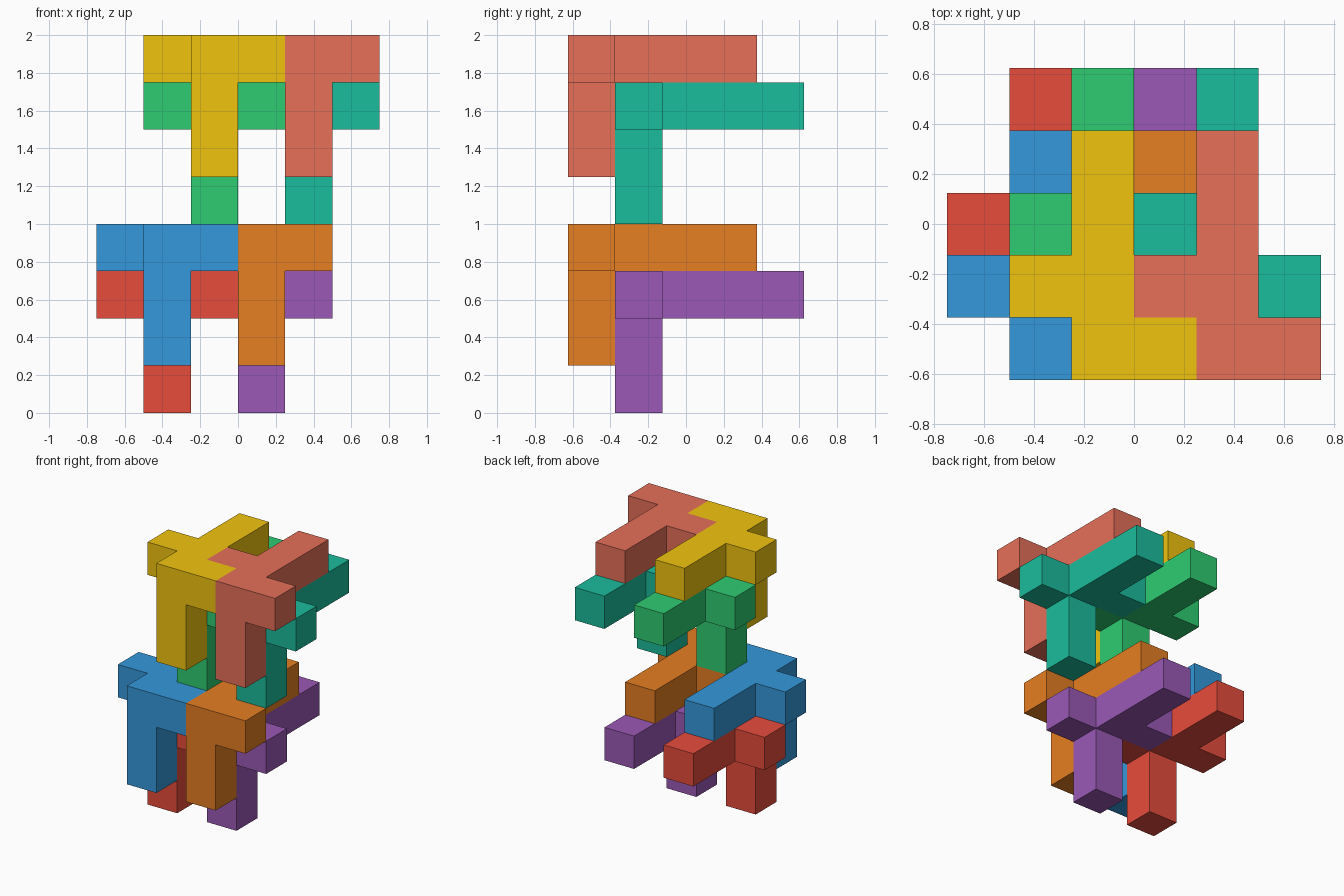
import bpy, bmesh
from mathutils import Vector

if "Cube" in bpy.data.objects:
    bpy.data.objects.remove(bpy.data.objects["Cube"])

U = 0.25  # edge of one unit cube

# One interlocking piece as unit cells: spine, two side arms, leg
CELLS = ([(0, j, 0) for j in range(4)] + [(-1, 1, 0), (1, 0, 0)]
         + [(0, 0, -1), (0, 0, -2)])


def srgb(hex_code):
    """Hex colour to linear RGBA."""
    c = [int(hex_code[i:i + 2], 16) / 255 for i in (0, 2, 4)]
    return [v / 12.92 if v < 0.04045 else ((v + 0.055) / 1.055) ** 2.4 for v in c] + [1]


def piece(name, cell, colour):
    """Outer skin of the piece, with its spine's front cube in the given grid cell."""
    bm = bmesh.new()
    for c in CELLS:
        centre = Vector(c)
        for axis in range(3):
            for sign in (-1, 1):
                n = Vector((0, 0, 0))
                n[axis] = sign
                if tuple(int(v) for v in centre + n) in CELLS:
                    continue
                a, b = Vector((0, 0, 0)), Vector((0, 0, 0))
                a[(axis + 1) % 3] = 0.5
                b[(axis + 2) % 3] = 0.5 * sign
                mid = centre + n * 0.5
                bm.faces.new([bm.verts.new(mid + p) for p in (-a - b, a - b, a + b, b - a)])
    bmesh.ops.remove_doubles(bm, verts=bm.verts, dist=0.001)
    # Merge the squares into clean flat faces
    bmesh.ops.dissolve_limit(bm, angle_limit=0.01, verts=bm.verts, edges=bm.edges)
    bmesh.ops.scale(bm, vec=(U, U, U), verts=bm.verts)
    mesh = bpy.data.meshes.new(name)
    bm.to_mesh(mesh)
    bm.free()
    mat = bpy.data.materials.new(name + "_colour")
    mat.diffuse_color = srgb(colour)
    mat.use_nodes = True
    mat.node_tree.nodes["Principled BSDF"].inputs["Base Color"].default_value = mat.diffuse_color
    mesh.materials.append(mat)
    obj = bpy.data.objects.new(name, mesh)
    obj.location = ((cell[0] - 2.5) * U, (cell[1] - 2) * U, (cell[2] + 0.5) * U)
    bpy.context.collection.objects.link(obj)


# Two tiers of four pieces; the upper tier is shifted one cell right
TIERS = [("lower", 0, 0, ("3498DB", "E67E22", "E74C3C", "9B59B6")),
         ("upper", 1, 4, ("F1C40F", "E67059", "2ECC71", "1ABC9C"))]
SLOTS = [("front_left", 1, 0, 3), ("front_right", 3, 0, 3),
         ("back_left", 1, 1, 2), ("back_right", 3, 1, 2)]
for tier, dx, dz, colours in TIERS:
    for (slot, x, y, z), colour in zip(SLOTS, colours):
        piece(f"{tier}_{slot}_piece", (x + dx, y, z + dz), colour)
